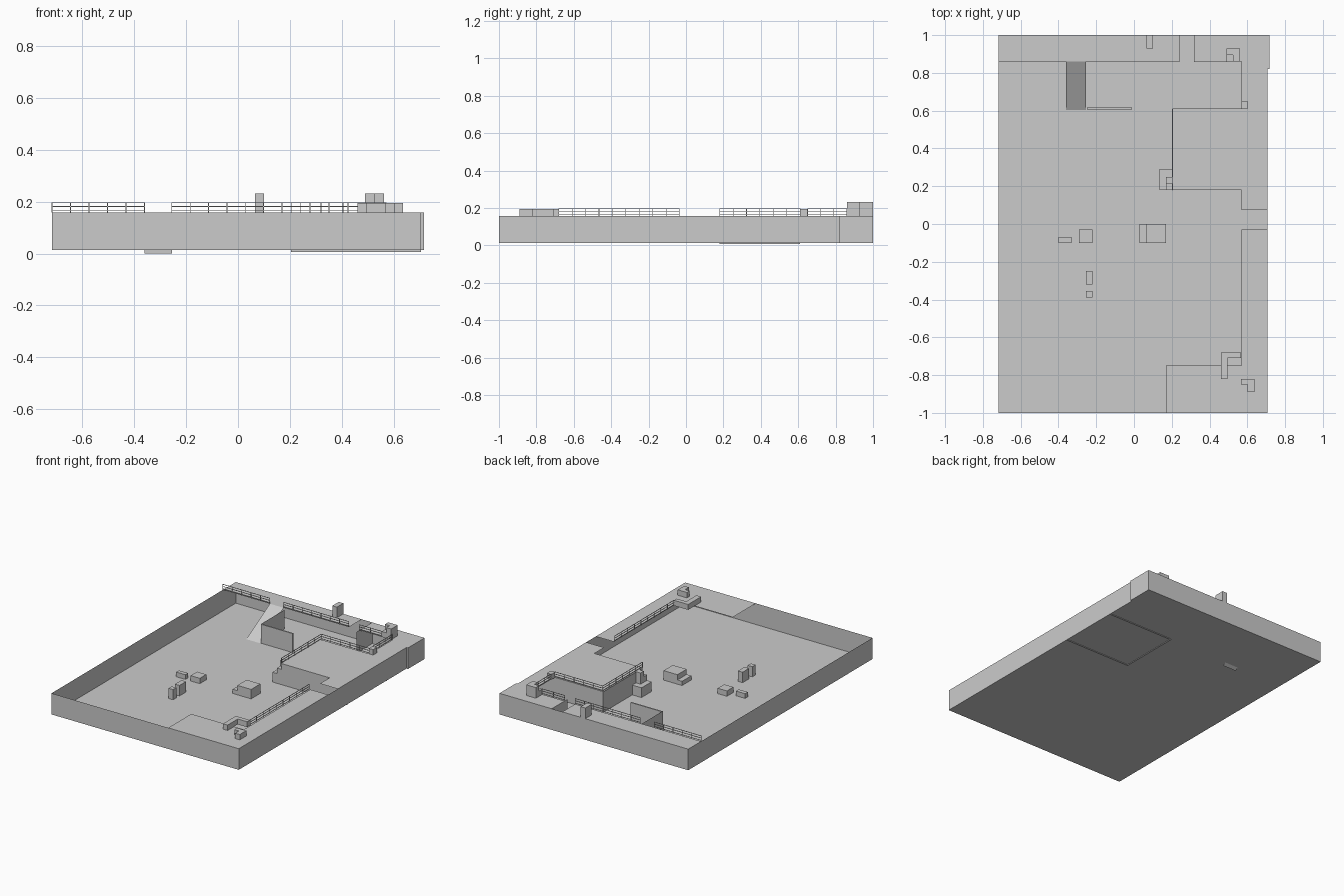
import bpy, bmesh
from mathutils import Vector

if "Cube" in bpy.data.objects:
    bpy.data.objects.remove(bpy.data.objects["Cube"])

FLOOR, DECK, RAIL = 0.013, 0.158, 0.197
L, R, R2 = -0.717, 0.706, 0.717


def make(name, fill):
    bm = bmesh.new()
    fill(bm)
    me = bpy.data.meshes.new(name)
    bm.to_mesh(me)
    bm.free()
    ob = bpy.data.objects.new(name, me)
    bpy.context.collection.objects.link(ob)
    return ob


def quad(bm, *pts):
    bm.faces.new([bm.verts.new(p) for p in pts])


def flat(bm, x0, x1, y0, y1, z):
    quad(bm, (x0, y0, z), (x1, y0, z), (x1, y1, z), (x0, y1, z))


def wall(bm, a, b, z0=FLOOR, z1=DECK):
    quad(bm, (*a, z0), (*b, z0), (*b, z1), (*a, z1))


def box(bm, x0, x1, y0, y1, z0, z1):
    vs = bmesh.ops.create_cube(bm, size=1)['verts']
    for v in vs:
        v.co = Vector((x0 + (v.co.x + .5) * (x1 - x0),
                       y0 + (v.co.y + .5) * (y1 - y0),
                       z0 + (v.co.z + .5) * (z1 - z0)))


def boxes(rows):
    return lambda bm: [box(bm, *r) for r in rows]


# Ground floor and thin outer walls
def ground(bm):
    flat(bm, L, R, -1, 1, FLOOR)
    flat(bm, R, R2, .82, 1, FLOOR)
make("floor", ground)


def outer(bm):
    pts = [(L, -1), (R, -1), (R, .82), (R2, .82), (R2, 1), (L, 1)]
    for a, b in zip(pts, pts[1:] + pts[:1]):
        wall(bm, a, b)
make("outer_walls", outer)

# Upper walkway, with two openings left in it
DECKS = [(L, .24, .86, 1), (.32, .57, .86, 1), (.57, R, .61, 1), (R, R2, .82, 1),
         (.2, R, .18, .61), (.57, R, .075, .18), (.57, R, -.75, -.03), (.17, R, -1, -.75)]
make("upper_deck", lambda bm: [flat(bm, *d, DECK) for d in DECKS])


# Room walls under the middle deck
def room(bm):
    pts = [(R, .18), (.205, .18), (.205, .61), (R, .61)]
    for a, b in zip(pts, pts[1:]):
        wall(bm, a, b, .006)
make("room_walls", room)

# Ramp, with partition walls beside it and by the back opening
make("ramp", lambda bm: quad(bm, (-.36, .58, 0), (-.255, .58, 0),
                             (-.255, .86, DECK), (-.36, .86, DECK)))


def partitions(bm):
    box(bm, -.25, -.01, .607, .616, FLOOR, .143)
    wall(bm, (-.25, .61), (-.25, .86), FLOOR, .145)
    wall(bm, (.32, .83), (.32, 1))
make("partition_walls", partitions)


# Railings: evenly spaced posts and three bars
def railing(bm, a, b):
    a, b = Vector(a), Vector(b)
    n = max(1, round((b - a).length / .071))
    t = .0015
    for i in range(n + 1):
        p = a.lerp(b, i / n)
        box(bm, p.x - t, p.x + t, p.y - t, p.y + t, DECK, RAIL)
    for z in (.165, .181, .196):
        box(bm, min(a.x, b.x) - t, max(a.x, b.x) + t,
            min(a.y, b.y) - t, max(a.y, b.y) + t, z - t, z + t)


RUNS = [((L, .86), (-.36, .86)), ((-.255, .86), (.24, .86)), ((.32, .86), (.49, .86)),
        ((.205, .18), (.205, .61)), ((.205, .61), (.57, .61)), ((.57, .65), (.57, .86)),
        ((.567, -.68), (.567, -.035))]
make("railings", lambda bm: [railing(bm, *r) for r in RUNS])

# Crates on the ground
make("floor_crates", boxes([
    (.065, .17, -.1, 0, FLOOR, .078), (.03, .065, -.1, 0, FLOOR, .042),
    (-.4, -.33, -.1, -.07, FLOOR, .045), (-.29, -.22, -.1, -.03, FLOOR, .05),
    (-.255, -.22, -.32, -.25, FLOOR, .085), (-.255, -.22, -.39, -.355, FLOOR, .083)]))

# Crate stack against the room wall
make("crate_stack", boxes([
    (.135, .205, .18, .29, FLOOR, .08), (.17, .205, .18, .25, .08, .118),
    (.17, .205, .215, .25, .118, .157)]))

# Crates on the upper deck
make("deck_crates", boxes([
    (.46, .495, -.82, -.71, DECK, .195), (.46, .567, -.71, -.68, DECK, .195),
    (.567, .637, -.85, -.82, DECK, .195), (.602, .637, -.89, -.85, DECK, .195),
    (.567, .6, .61, .65, DECK, .195), (.065, .1, .93, 1, DECK, .231),
    (.49, .525, .86, .895, DECK, .195), (.49, .525, .895, .93, DECK, .231),
    (.525, .562, .86, .93, DECK, .231)]))
